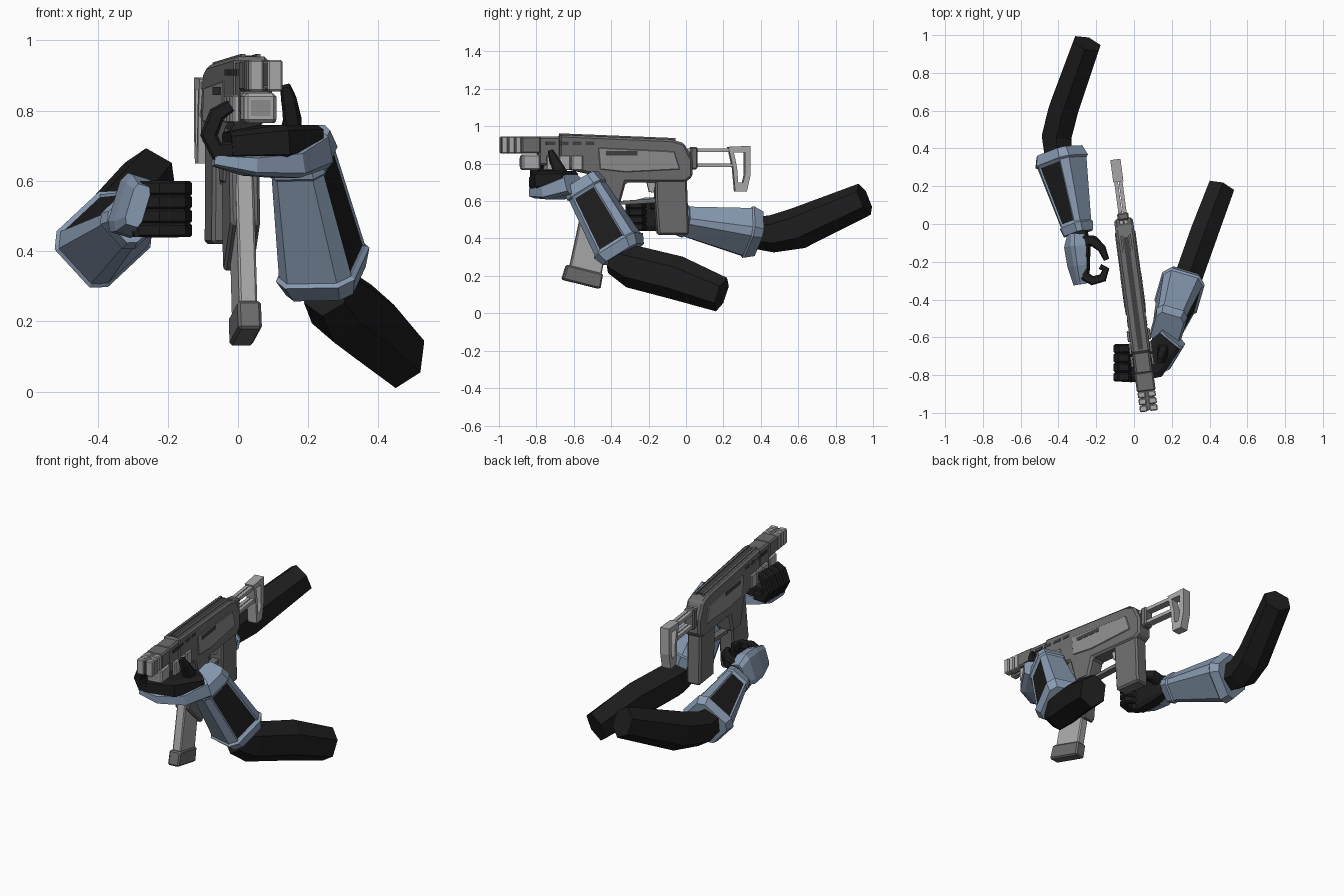
import bpy, bmesh, math
from mathutils import Vector, Matrix


def material(name, rgb):
    m = bpy.data.materials.new(name)
    m.diffuse_color = (*rgb, 1)
    return m


GUN = material("gunmetal", (0.15, 0.15, 0.15))
PLATE = material("side_grey", (0.27, 0.27, 0.27))
LIGHT = material("light_grey", (0.40, 0.40, 0.40))
DARK = material("slot_grey", (0.05, 0.05, 0.05))
BLACK = material("black_cloth", (0.012, 0.012, 0.012))
BLUE = material("blue_armour", (0.25, 0.33, 0.45))

# weapon frame: length along local y, turned slightly towards the left
WEAPON = Matrix.Translation((-0.053, 0, 0)) @ Matrix.Rotation(math.radians(7.6), 4, 'Z')


def finish(name, bm, mats, bevel=0):
    bmesh.ops.recalc_face_normals(bm, faces=bm.faces[:])
    me = bpy.data.meshes.new(name)
    bm.to_mesh(me)
    bm.free()
    for m in mats:
        me.materials.append(m)
    ob = bpy.data.objects.new(name, me)
    bpy.context.collection.objects.link(ob)
    if bevel:
        b = ob.modifiers.new("bevel", 'BEVEL')
        b.width, b.segments, b.limit_method = bevel, 1, 'ANGLE'
    return ob


def profile(name, pts, half, mat, off=0.0, bevel=0.0, hole=None):
    """Side outline (y, z) extruded across the weapon's width."""
    bm = bmesh.new()
    ring = [bm.verts.new((off - half, y, z)) for y, z in pts]
    if hole:
        inner = [bm.verts.new((off - half, y, z)) for y, z in hole]
        n = len(ring)
        for i in range(n):
            j = (i + 1) % n
            bm.faces.new((ring[i], ring[j], inner[j], inner[i]))
    else:
        bm.faces.new(ring)
    ext = bmesh.ops.extrude_face_region(bm, geom=bm.faces[:])
    moved = [g for g in ext["geom"] if isinstance(g, bmesh.types.BMVert)]
    bmesh.ops.translate(bm, verts=moved, vec=(2 * half, 0, 0))
    bm.transform(WEAPON)
    return finish(name, bm, [mat], bevel)


def block(name, y0, y1, z0, z1, half, mat, off=0.0, bevel=0.0):
    return profile(name, [(y0, z0), (y1, z0), (y1, z1), (y0, z1)], half, mat, off, bevel)


HEX = [(math.cos(math.radians(a)), math.sin(math.radians(a))) for a in range(0, 360, 60)]
K = 0.68
BOX = [(1, -K), (1, K), (K, 1), (-K, 1), (-1, K), (-1, -K), (-K, -1), (K, -1)]


def loft(name, path, radii, ref, mat, shape=BOX, panel=None):
    """Cross-section swept along a path; ref is the direction of its first axis.
    panel = index of the segment whose ref-facing side gets a black inset."""
    bm = bmesh.new()
    P = [Vector(p) for p in path]
    rings = []
    for i, p in enumerate(P):
        t = (P[min(i + 1, len(P) - 1)] - P[max(i - 1, 0)]).normalized()
        u = Vector(ref)
        u = (u - t * u.dot(t)).normalized()
        v = t.cross(u)
        ru, rv = radii[i]
        rings.append([bm.verts.new(p + u * a * ru + v * b * rv) for a, b in shape])
    n, inset = len(shape), None
    for s in range(len(rings) - 1):
        for k in range(n):
            j = (k + 1) % n
            f = bm.faces.new((rings[s][k], rings[s][j], rings[s + 1][j], rings[s + 1][k]))
            if s == panel and k == 0:
                inset = f
    bm.faces.new(rings[0])
    bm.faces.new(rings[-1])
    bmesh.ops.recalc_face_normals(bm, faces=bm.faces[:])
    if inset:
        bmesh.ops.inset_individual(bm, faces=[inset], thickness=0.012, depth=-0.004)
        inset.material_index = 1
    return finish(name, bm, [mat, BLACK])


# ---- weapon body
profile("receiver", [(-0.69, 0.955), (-0.085, 0.93), (-0.015, 0.91), (0.03, 0.82), (0.03, 0.73),
                     (-0.01, 0.70), (-0.33, 0.70), (-0.36, 0.59), (-0.46, 0.59), (-0.50, 0.74),
                     (-0.69, 0.78)], 0.05, GUN, bevel=0.012)
profile("grip", [(-0.17, 0.72), (0.0, 0.72), (0.012, 0.42), (-0.155, 0.42), (-0.168, 0.60)],
        0.042, GUN, bevel=0.01)
profile("trigger_guard", [(-0.36, 0.60), (-0.16, 0.615), (-0.16, 0.592), (-0.36, 0.58)], 0.02, GUN)
profile("trigger", [(-0.215, 0.71), (-0.165, 0.71), (-0.175, 0.645), (-0.20, 0.65)], 0.012, LIGHT)
profile("magazine_well", [(-0.525, 0.75), (-0.36, 0.70), (-0.39, 0.36), (-0.41, 0.34), (-0.565, 0.48)],
        0.043, GUN, bevel=0.008)
profile("magazine", [(-0.63, 0.24), (-0.46, 0.20), (-0.38, 0.60), (-0.545, 0.63)],
        0.026, LIGHT, bevel=0.006)
profile("magazine_base", [(-0.645, 0.26), (-0.45, 0.212), (-0.465, 0.13), (-0.67, 0.18)],
        0.034, GUN, bevel=0.008)
block("front_housing", -0.80, -0.68, 0.79, 0.945, 0.046, GUN, bevel=0.01)
block("front_collar", -0.895, -0.79, 0.855, 0.945, 0.05, GUN, bevel=0.008)
block("barrel_lug", -0.89, -0.79, 0.765, 0.85, 0.046, LIGHT, bevel=0.01)
block("lug_face", -0.894, -0.889, 0.785, 0.83, 0.028, PLATE)

# ---- muzzle segments joined by a core
block("muzzle_core", -0.99, -0.88, 0.865, 0.94, 0.036, GUN)
for i in range(3):
    y = -1.0 + i * 0.037
    for s in (-1, 1):
        block("muzzle_segment", y, y + 0.033, 0.855, 0.945, 0.021, LIGHT, s * 0.027, 0.005)
block("muzzle_slit", -0.995, -0.985, 0.87, 0.935, 0.008, DARK)

# ---- top slot and its rails
profile("top_slot", [(-0.67, 0.957), (-0.07, 0.932), (-0.07, 0.925), (-0.67, 0.95)], 0.014, DARK)
for s in (-1, 1):
    profile("top_rail", [(-0.68, 0.962), (-0.06, 0.937), (-0.06, 0.92), (-0.68, 0.945)],
            0.006, GUN, s * 0.022)
    # side plate with slot, vents and ribbed rail
    profile("side_plate", [(-0.48, 0.885), (-0.07, 0.865), (-0.04, 0.77), (-0.33, 0.755), (-0.47, 0.77)],
            0.005, PLATE, s * 0.05, 0.003)
    block("plate_slot", -0.44, -0.27, 0.845, 0.868, 0.003, DARK, s * 0.0535)
    for i in range(4):
        y = -0.76 + i * 0.07
        block("vent", y, y + 0.05, 0.90, 0.918, 0.004, DARK, s * 0.048)
    for i in range(3):
        y = -0.76 + i * 0.068
        block("side_rib", y, y + 0.06, 0.765, 0.845, 0.01, LIGHT, s * 0.052, 0.005)
    # stock rods
    block("upper_rod", 0.0, 0.26, 0.862, 0.882, 0.01, LIGHT, s * 0.012)
    block("lower_rod", 0.0, 0.26, 0.782, 0.802, 0.01, LIGHT, s * 0.012)
block("rod_socket", 0.02, 0.06, 0.77, 0.89, 0.03, GUN, bevel=0.008)
profile("stock_butt", [(0.225, 0.89), (0.345, 0.895), (0.345, 0.74), (0.325, 0.65), (0.262, 0.65), (0.25, 0.78)],
        0.027, LIGHT, hole=[(0.255, 0.86), (0.315, 0.86), (0.315, 0.745), (0.305, 0.70),
                            (0.278, 0.70), (0.272, 0.78)])

# ---- right arm (holds the front of the weapon)
loft("right_upper_arm", [(0.25, -0.39, 0.29), (0.285, -0.29, 0.25), (0.37, -0.05, 0.19), (0.46, 0.19, 0.10)],
     [(0.08, 0.07), (0.115, 0.085), (0.118, 0.085), (0.095, 0.08)], (0, 0, 1), BLACK, HEX)
wrist, elbow = Vector((0.175, -0.56, 0.71)), Vector((0.25, -0.335, 0.315))
loft("right_forearm", [wrist.lerp(elbow, t) for t in (0, 0.13, 0.15, 0.86, 0.88, 1.0)],
     [(0.075, 0.095), (0.085, 0.107), (0.078, 0.10), (0.108, 0.122), (0.117, 0.132), (0.10, 0.11)],
     (1, -0.35, 0.1), BLUE, panel=2)
loft("right_palm", [(0.19, -0.62, 0.72), (0.10, -0.73, 0.71), (-0.03, -0.75, 0.70)],
     [(0.04, 0.07), (0.05, 0.09), (0.04, 0.09)], (0, 0, 1), BLACK)
loft("right_hand_guard", [(0.21, -0.60, 0.69), (0.13, -0.70, 0.65), (0.03, -0.75, 0.645), (-0.07, -0.755, 0.66)],
     [(0.055, 0.07), (0.042, 0.09), (0.03, 0.092), (0.018, 0.08)], (0, 0, 1), BLUE)
for i in range(4):
    y = -0.81 + i * 0.05
    loft("right_finger", [(0.0, y, 0.69), (-0.06, y, 0.685), (-0.083, y, 0.73), (-0.06, y, 0.79), (-0.02, y, 0.815)],
         [(0.025, 0.025), (0.025, 0.027), (0.025, 0.025), (0.025, 0.024), (0.022, 0.018)], (0, 1, 0), BLACK)
loft("right_thumb", [(0.14, -0.66, 0.70), (0.155, -0.68, 0.77), (0.145, -0.71, 0.83), (0.135, -0.725, 0.87)],
     [(0.04, 0.03), (0.034, 0.026), (0.024, 0.022), (0.014, 0.014)], (0, 1, 0), BLACK)

# ---- left arm (free hand beside the weapon)
loft("left_upper_arm", [(-0.40, 0.34, 0.43), (-0.41, 0.46, 0.425), (-0.375, 0.60, 0.455), (-0.25, 0.955, 0.61)],
     [(0.08, 0.08), (0.10, 0.09), (0.112, 0.09), (0.09, 0.082)], (0, 0, 1), BLACK, HEX)
wrist, elbow = Vector((-0.295, -0.05, 0.50)), Vector((-0.395, 0.385, 0.425))
loft("left_forearm", [wrist.lerp(elbow, t) for t in (0, 0.1, 0.12, 0.86, 0.88, 1.0)],
     [(0.06, 0.07), (0.07, 0.078), (0.064, 0.072), (0.10, 0.118), (0.108, 0.127), (0.095, 0.11)],
     (-0.7, 0, 0.75), BLUE, panel=2)
loft("left_palm", [(-0.285, -0.04, 0.51), (-0.275, -0.13, 0.52), (-0.27, -0.27, 0.52)],
     [(0.04, 0.05), (0.045, 0.08), (0.035, 0.08)], (-1, 0, 0), BLACK)
loft("left_hand_guard", [(-0.305, -0.06, 0.52), (-0.31, -0.12, 0.53), (-0.30, -0.22, 0.53), (-0.285, -0.32, 0.53)],
     [(0.04, 0.06), (0.045, 0.088), (0.038, 0.085), (0.025, 0.06)], (-1, 0, 0.3), BLUE)
for i in range(4):
    z = 0.46 + i * 0.04
    loft("left_finger", [(-0.27, -0.27, z), (-0.22, -0.30, z), (-0.165, -0.285, z), (-0.15, -0.24, z), (-0.18, -0.225, z)],
         [(0.02, 0.025), (0.021, 0.025), (0.02, 0.023), (0.02, 0.02), (0.018, 0.015)], (0, 0, 1), BLACK)
loft("left_thumb", [(-0.26, -0.09, 0.55), (-0.215, -0.09, 0.57), (-0.17, -0.13, 0.575), (-0.145, -0.19, 0.575)],
     [(0.035, 0.03), (0.03, 0.028), (0.024, 0.022), (0.018, 0.015)], (0, 0, 1), BLACK)
